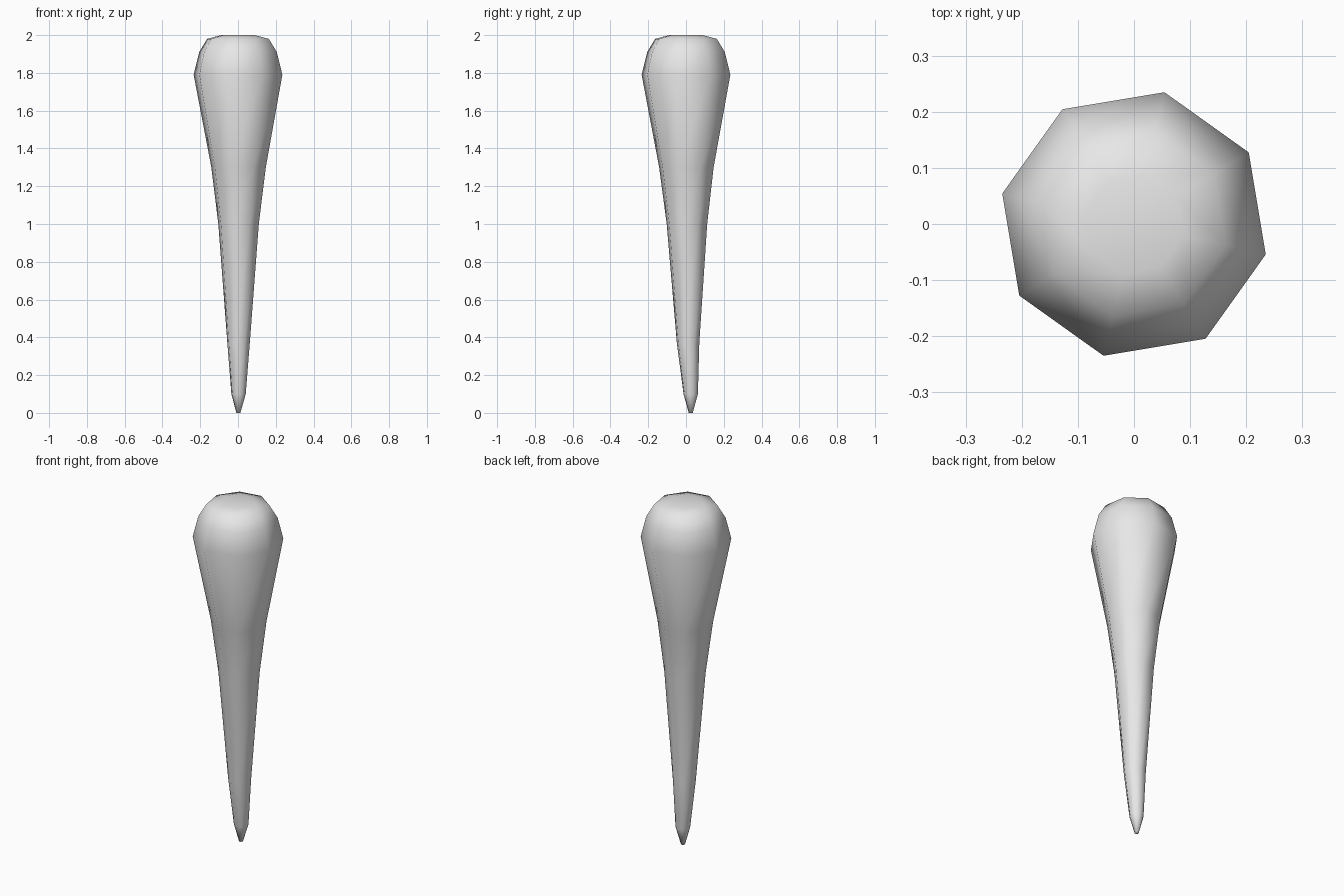
import bpy
import bmesh
from math import cos, sin, radians

cube = bpy.data.objects.get("Cube")
if cube:
    bpy.data.objects.remove(cube, do_unlink=True)

SIDES = 8
TURN = radians(-13)

# Rings from tip to top: height, radius, centre x, centre y
RINGS = [
    (0.00, 0.011, 0.002, 0.025),
    (0.10, 0.039, 0.003, 0.025),
    (0.37, 0.061, 0.003, 0.011),
    (1.00, 0.110, 0.003, 0.005),
    (1.30, 0.148, 0.003, 0.002),
    (1.79, 0.241, 0, 0),
    (1.91, 0.211, 0, 0),
    (1.98, 0.168, 0, 0),
    (2.00, 0.090, 0, 0),
]

# Plain grey surface
grey = bpy.data.materials.new("light_grey")
grey.use_nodes = True
colour = (0.8, 0.8, 0.8, 1)
grey.diffuse_color = colour
for node in grey.node_tree.nodes:
    if node.type == 'BSDF_PRINCIPLED':
        node.inputs["Base Color"].default_value = colour

# Tapered spike: eight-sided rings joined by quads
bm = bmesh.new()
loops = []
for z, r, cx, cy in RINGS:
    angles = [TURN + radians(360 / SIDES) * i for i in range(SIDES)]
    loops.append([bm.verts.new((cx + r * cos(a), cy + r * sin(a), z)) for a in angles])
for low, high in zip(loops, loops[1:]):
    for i in range(SIDES):
        j = (i + 1) % SIDES
        bm.faces.new((low[i], low[j], high[j], high[i]))

# Flat end caps
bm.faces.new(loops[0][::-1])
bm.faces.new(loops[-1])
for face in bm.faces:
    face.smooth = True

mesh = bpy.data.meshes.new("tapered_spike")
bm.to_mesh(mesh)
bm.free()
mesh.materials.append(grey)
spike = bpy.data.objects.new("tapered_spike", mesh)
bpy.context.collection.objects.link(spike)
